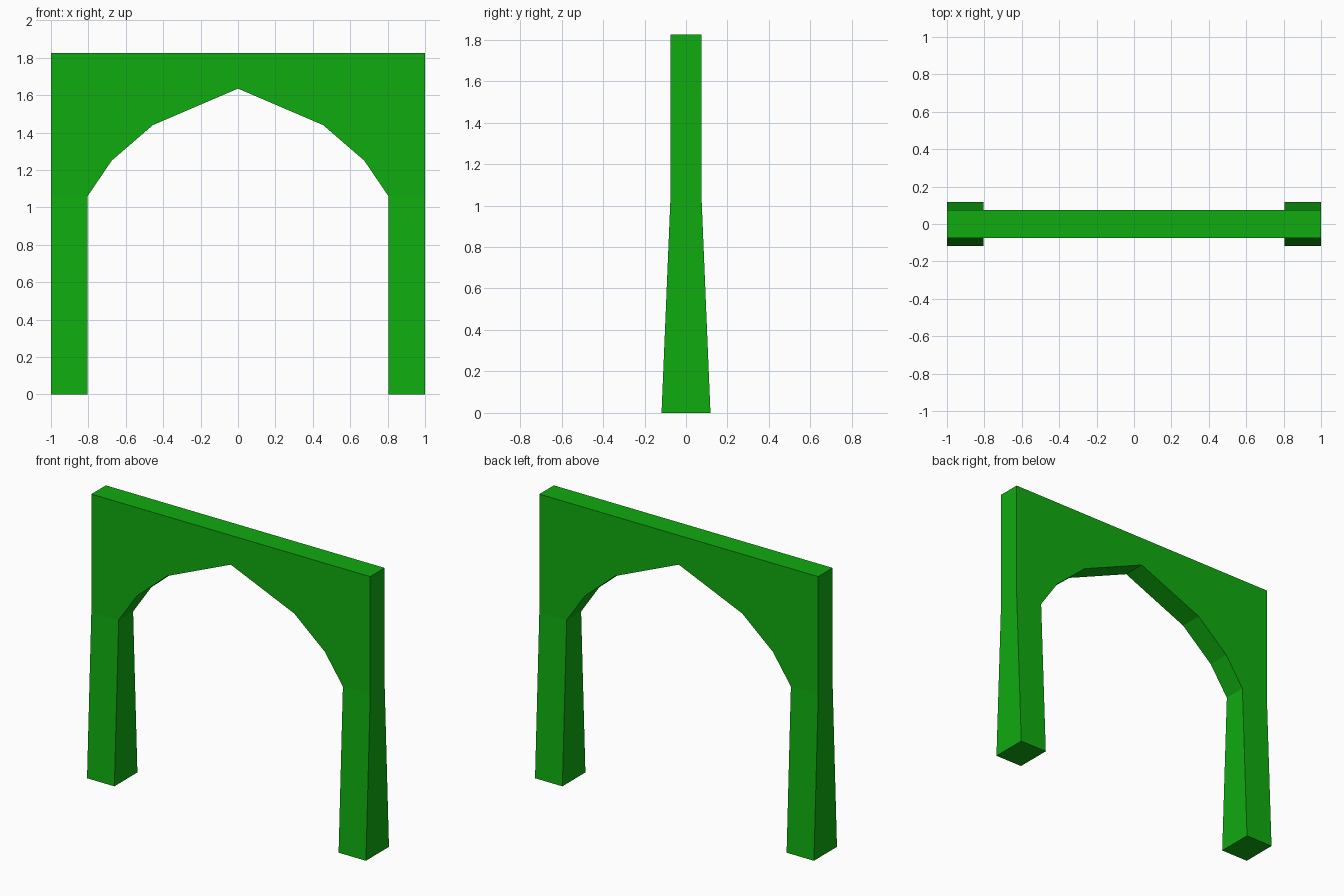
import bpy
import bmesh

cube = bpy.data.objects.get("Cube")
if cube:
    bpy.data.objects.remove(cube, do_unlink=True)

TOP, SPRING = 1.825, 1.06        # wall top and height where the arch starts
FOOT_Y, WALL_Y = 0.118, 0.074    # half depths at the ground and in the wall
INNER = 0.804                    # inner side of each leg

green = bpy.data.materials.new("green")
green.use_nodes = True
colour = (0.005, 0.41, 0.005, 1)
green.diffuse_color = colour
green.node_tree.nodes["Principled BSDF"].inputs["Base Color"].default_value = colour

# Half outline: down the outer side, across the foot, up the arch to its point
outline = [(0, TOP), (1, TOP), (1, SPRING), (1, 0), (INNER, 0), (INNER, SPRING),
           (0.675, 1.25), (0.455, 1.44), (0, 1.635)]


def half_depth(z):
    """Legs taper up to the spring line; the wall above is even."""
    return FOOT_Y + (WALL_Y - FOOT_Y) * min(z / SPRING, 1)


bm = bmesh.new()
front = [bm.verts.new((x, -half_depth(z), z)) for x, z in outline]
back = [bm.verts.new((x, half_depth(z), z)) for x, z in outline]

# Front and back: a flat spandrel and a sloping leg face
for side in (front, back):
    bm.faces.new(side[:3] + side[5:])
    bm.faces.new(side[2:6])

# Rim: top, outer side, foot and arch underside, open at the mirror plane
for i in range(len(outline) - 1):
    bm.faces.new((front[i], front[i + 1], back[i + 1], back[i]))
bmesh.ops.recalc_face_normals(bm, faces=bm.faces)
if sum((f.normal.z for f in bm.faces if f.calc_center_median().z > TOP - 0.001)) < 0:
    bmesh.ops.reverse_faces(bm, faces=bm.faces)

mesh = bpy.data.meshes.new("archway")
bm.to_mesh(mesh)
bm.free()
mesh.materials.append(green)
archway = bpy.data.objects.new("archway", mesh)
bpy.context.collection.objects.link(archway)

# Mirror the half arch across x = 0
mirror = archway.modifiers.new("mirror", 'MIRROR')
mirror.use_clip = True
mirror.use_mirror_merge = True
